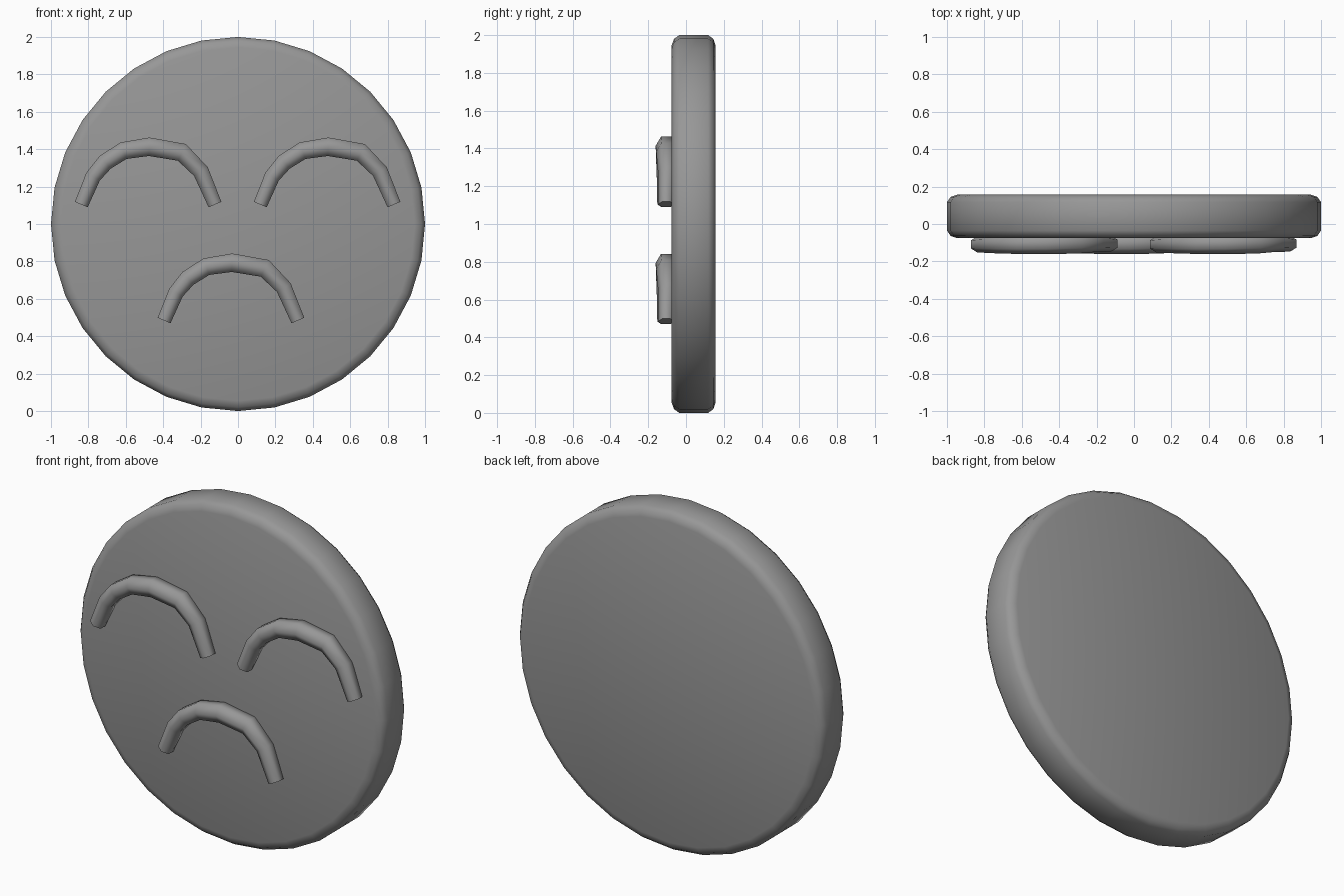
import bpy, bmesh, math
from mathutils import Vector

if "Cube" in bpy.data.objects:
    bpy.data.objects.remove(bpy.data.objects["Cube"])

# Dark grey for every part
grey = bpy.data.materials.new("dark_grey")
grey.diffuse_color = (0.31, 0.31, 0.31, 1)
grey.use_nodes = True
grey.node_tree.nodes["Principled BSDF"].inputs["Base Color"].default_value = grey.diffuse_color


def finish(name, bm, angle):
    bmesh.ops.recalc_face_normals(bm, faces=bm.faces)
    me = bpy.data.meshes.new(name)
    bm.to_mesh(me)
    bm.free()
    me.materials.append(grey)
    ob = bpy.data.objects.new(name, me)
    bpy.context.collection.objects.link(ob)
    bpy.ops.object.select_all(action='DESELECT')
    bpy.context.view_layer.objects.active = ob
    ob.select_set(True)
    bpy.ops.object.shade_smooth_by_angle(angle=math.radians(angle))
    return ob


def loft(name, rings, angle):
    """Skin a list of closed rings and cap both ends."""
    bm = bmesh.new()
    loops = [[bm.verts.new(p) for p in r] for r in rings]
    n = len(loops[0])
    for a, b in zip(loops, loops[1:]):
        for i in range(n):
            j = (i + 1) % n
            bm.faces.new((a[i], a[j], b[j], b[i]))
    bm.faces.new(loops[0])
    bm.faces.new(loops[-1])
    return finish(name, bm, angle)


# Round face disc: (radius, y) profile with a softened rim
SIDES = 32
profile = [(0.945, -0.076), (0.98, -0.064), (1.0, -0.035),
           (1.0, 0.117), (0.98, 0.145), (0.945, 0.157)]
rings = []
for r, y in profile:
    rings.append([(r * math.sin(math.tau * i / SIDES), y,
                   1 + r * math.cos(math.tau * i / SIDES)) for i in range(SIDES)])
loft("face_disc", rings, 60)

# Arched hexagonal tube: (x, z, radius, y centre)
ARCH = [(-0.838, 1.104, 0.043, -0.109), (-0.775, 1.253, 0.048, -0.107),
        (-0.71, 1.33, 0.052, -0.106), (-0.612, 1.392, 0.054, -0.106),
        (-0.475, 1.413, 0.057, -0.104), (-0.30, 1.383, 0.057, -0.101),
        (-0.198, 1.28, 0.050, -0.099), (-0.123, 1.104, 0.043, -0.105)]


def arch(name, dx, dz):
    pts = [Vector((x + dx, y, z + dz)) for x, z, r, y in ARCH]
    rings = []
    for k, p in enumerate(pts):
        t = pts[min(k + 1, len(pts) - 1)] - pts[max(k - 1, 0)]
        side = Vector((-t.z, 0, t.x)).normalized()
        r = ARCH[k][2]
        rings.append([p + side * r * math.sin(a) + Vector((0, -r * math.cos(a), 0))
                      for a in (math.tau * i / 6 for i in range(6))])
    return loft(name, rings, 65)


# Two closed eyes and a downturned mouth share the same arch
arch("left_eye", 0, 0)
arch("right_eye", 0.957, 0)
arch("mouth", 0.443, -0.62)
